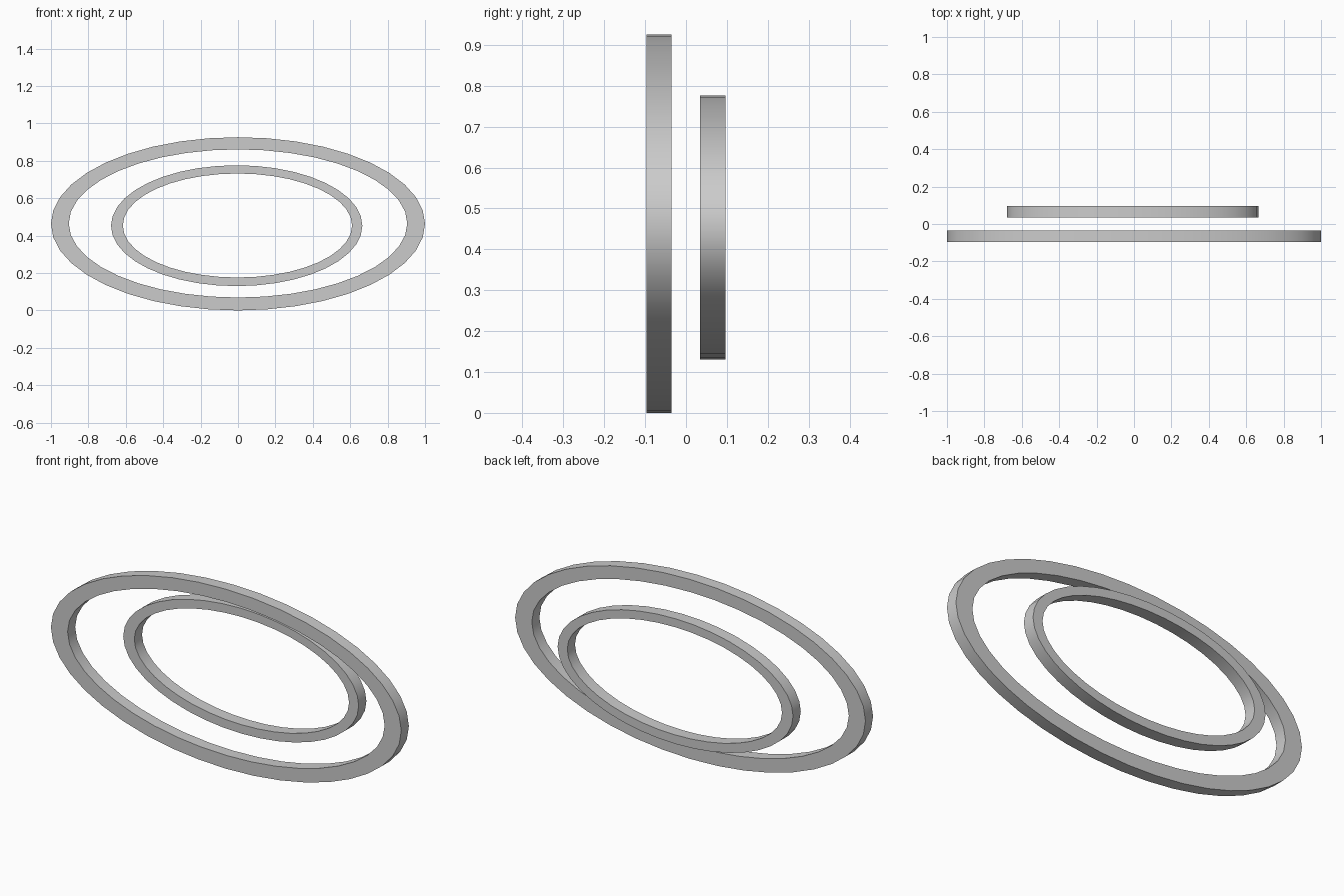
import bpy, bmesh, math

if "Cube" in bpy.data.objects:
    bpy.data.objects.remove(bpy.data.objects["Cube"])

grey = bpy.data.materials.new("plain grey")
grey.diffuse_color = (0.6, 0.6, 0.6, 1)
grey.use_nodes = True
grey.node_tree.nodes["Principled BSDF"].inputs["Base Color"].default_value = grey.diffuse_color


def ellipse_ring(name, outer, inner, y0, y1, sides=40):
    """Flat-faced elliptical band; outer/inner are (centre x, centre z, radius x, radius z)."""
    bm = bmesh.new()
    rings = []
    for i in range(sides):
        a = 2 * math.pi * i / sides
        # rectangular cross-section at this angle
        section = [(outer, y0), (outer, y1), (inner, y1), (inner, y0)]
        rings.append([bm.verts.new((e[0] + e[2] * math.cos(a), y, e[1] + e[3] * math.sin(a)))
                      for e, y in section])
    for i in range(sides):
        p, q = rings[i], rings[(i + 1) % sides]
        for j in range(4):
            k = (j + 1) % 4
            bm.faces.new((p[j], p[k], q[k], q[j]))
    bmesh.ops.recalc_face_normals(bm, faces=bm.faces)
    mesh = bpy.data.meshes.new(name)
    bm.to_mesh(mesh)
    bm.free()
    mesh.materials.append(grey)
    obj = bpy.data.objects.new(name, mesh)
    bpy.context.collection.objects.link(obj)
    # smooth rims with crisp edges
    bpy.ops.object.select_all(action='DESELECT')
    obj.select_set(True)
    bpy.context.view_layer.objects.active = obj
    bpy.ops.object.shade_smooth_by_angle(angle=math.radians(35))
    return obj


# Large ring in front, small ring behind
ellipse_ring("front_large_ring", (0, 0.463, 1.0, 0.463), (0, 0.465, 0.905, 0.396), -0.097, -0.035)
ellipse_ring("back_small_ring", (-0.007, 0.453, 0.672, 0.323), (-0.003, 0.454, 0.613, 0.278), 0.034, 0.097)
